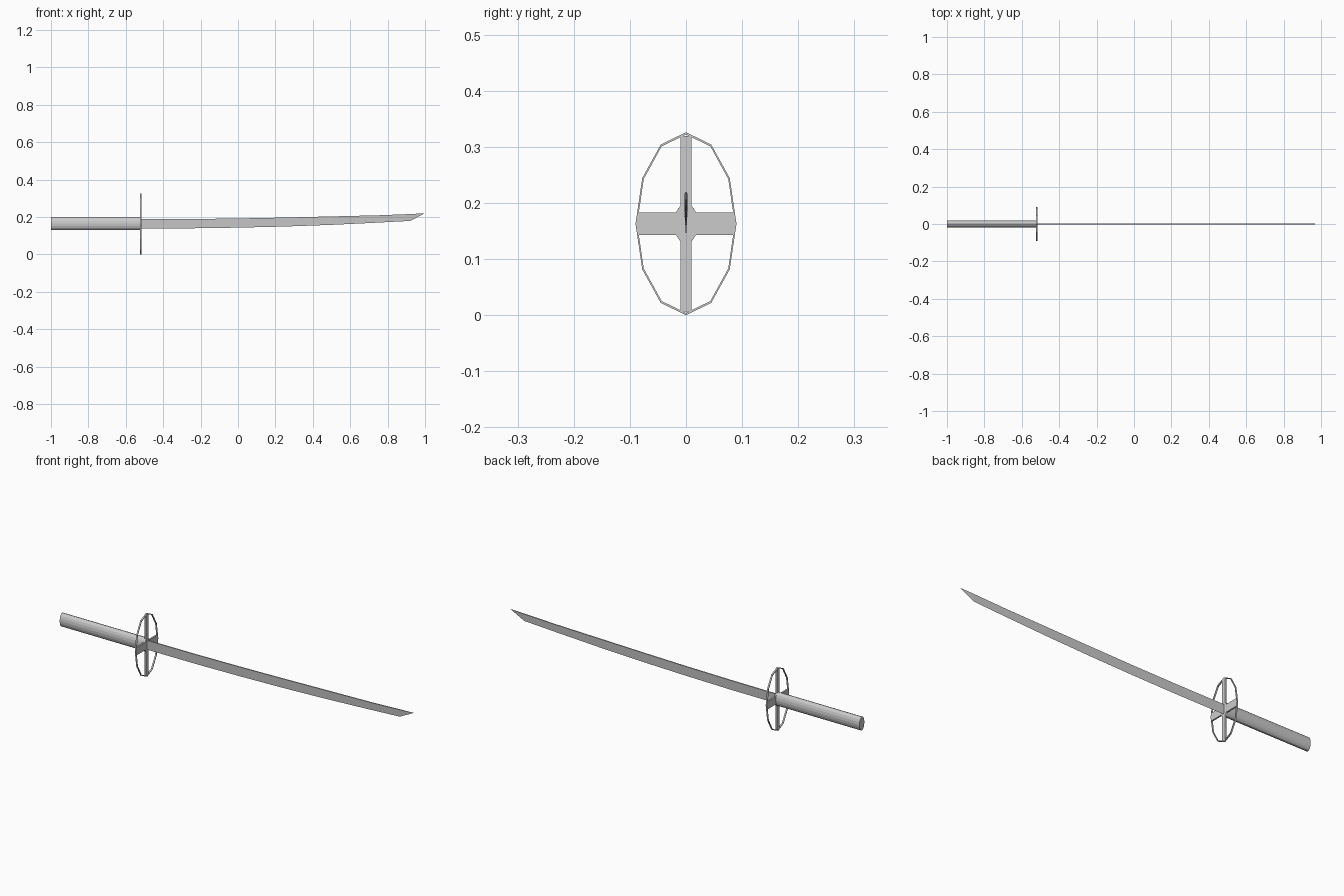
import bpy, bmesh
from math import sin, cos, pi

if "Cube" in bpy.data.objects:
    bpy.data.objects.remove(bpy.data.objects["Cube"])

ZC = 0.163      # height of the sword's axis
GX = -0.52      # guard position along the sword


def make(name, bm):
    bmesh.ops.recalc_face_normals(bm, faces=bm.faces)
    me = bpy.data.meshes.new(name)
    bm.to_mesh(me)
    bm.free()
    ob = bpy.data.objects.new(name, me)
    bpy.context.collection.objects.link(ob)
    return ob


def ellipse(n, ry, rz, zc=ZC):
    return [(ry * sin(2 * pi * i / n), zc + rz * cos(2 * pi * i / n)) for i in range(n)]


def loft(bm, sections, closed=False):
    # skin rings of 3D points; cap the ends unless closed into a loop
    rings = [[bm.verts.new(p) for p in s] for s in sections]
    n = len(rings[0])
    pairs = list(zip(rings, rings[1:])) + ([(rings[-1], rings[0])] if closed else [])
    for a, b in pairs:
        for i in range(n):
            j = (i + 1) % n
            bm.faces.new((a[i], a[j], b[j], b[i]))
    if not closed:
        bm.faces.new(rings[0])
        bm.faces.new(rings[-1])


# handle: oval grip
bm = bmesh.new()
loft(bm, [[(x, y, z) for y, z in ellipse(16, 0.02, 0.035, 0.165)] for x in (-1.0, GX)])
make("handle", bm)

# guard rim: thin twelve-sided oval hoop
bm = bmesh.new()
h = 0.004
outer, inner = ellipse(12, 0.09, 0.163), ellipse(12, 0.087, 0.159)
loft(bm, [[(x, y, z) for y, z in ring] for x, ring in
          ((GX - h, outer), (GX + h, outer), (GX + h, inner), (GX - h, inner))], closed=True)
make("guard_rim", bm)

# guard cross: spokes with chamfered inner corners
quarter = [(0.01, 0.159), (0.01, 0.032), (0.018, 0.02), (0.087, 0.02)]
outline = (quarter + [(y, -z) for y, z in quarter[::-1]]
           + [(-y, -z) for y, z in quarter] + [(-y, z) for y, z in quarter[::-1]])
# keep spoke ends inside the rim
outline = [(y, z * 0.985 if abs(z) > 0.1 else z) for y, z in outline]
bm = bmesh.new()
loft(bm, [[(x, y, ZC + z) for y, z in outline] for x in (GX - h, GX + h)])
make("guard_cross", bm)

# blade: curved, thick at the spine and sharp at the edge
stations = [  # x at spine, spine z, x at edge, edge z
    (GX, 0.188, GX, 0.139), (-0.25, 0.189, -0.25, 0.1395), (0.0, 0.192, 0.0, 0.143),
    (0.25, 0.197, 0.25, 0.149), (0.5, 0.203, 0.5, 0.158), (0.75, 0.209, 0.73, 0.169),
    (0.93, 0.216, 0.92, 0.179)]
T = 0.003
sections = [[(xs, -T, zs), (xs, T, zs), (xe, 0.0, ze)] for xs, zs, xe, ze in stations]
bm = bmesh.new()
loft(bm, sections)
bmesh.ops.delete(bm, geom=[f for f in bm.faces if all(v.co.x > 0.9 for v in f.verts)],
                 context='FACES_ONLY')
end = [v for v in bm.verts if v.co.x > 0.9]
tip = bm.verts.new((1.0, 0.0, 0.22))
for i in range(3):
    bm.faces.new((end[i], end[(i + 1) % 3], tip))
make("blade", bm)
